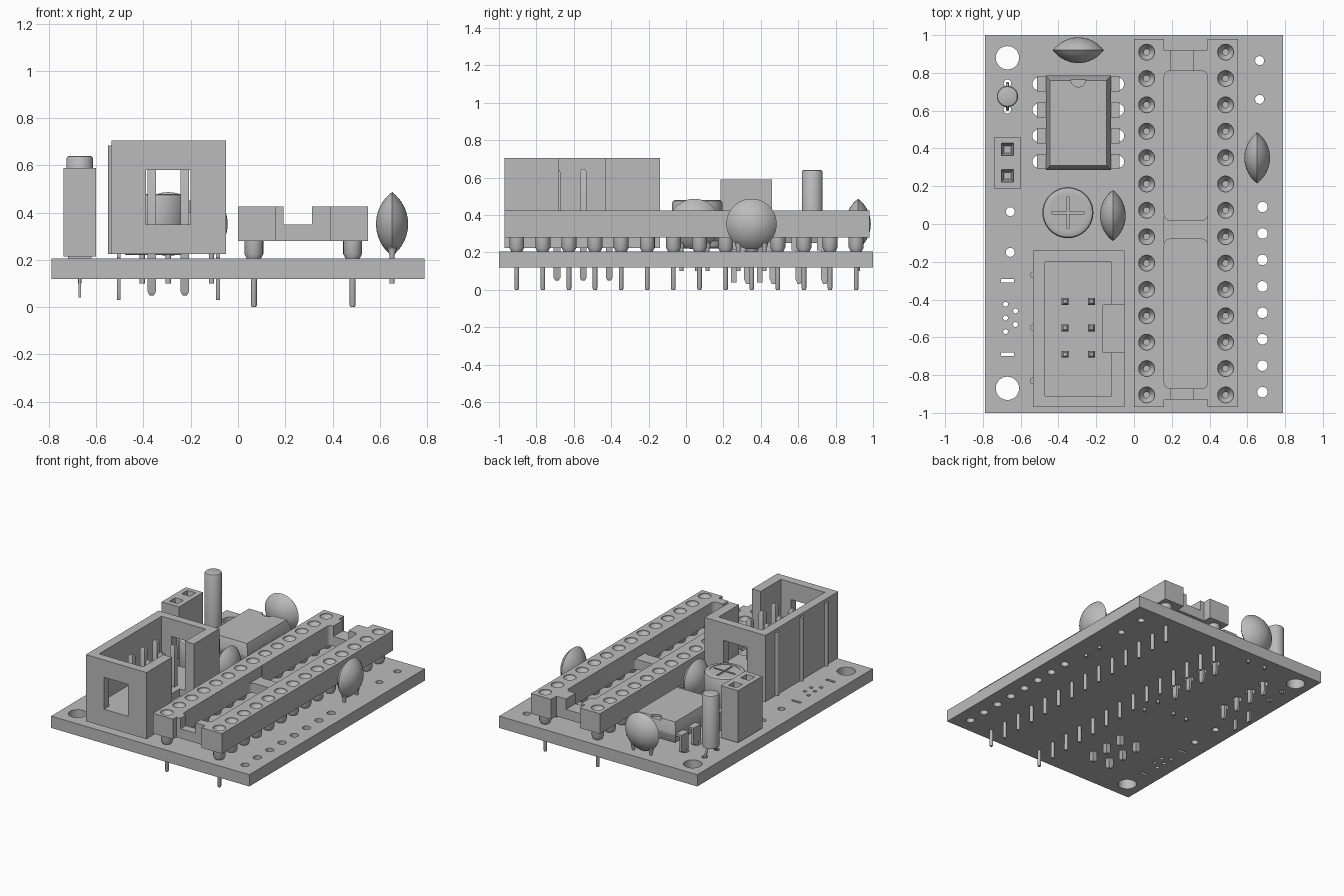
import bpy, bmesh, math
from mathutils import Matrix, Vector

old = bpy.data.objects.get("Cube")
if old:
    bpy.data.objects.remove(old)

GREY = (0.5, 0.5, 0.5, 1)
mat = bpy.data.materials.new("plain grey")
mat.use_nodes = True
mat.diffuse_color = GREY
mat.node_tree.nodes["Principled BSDF"].inputs["Base Color"].default_value = GREY

TOP, BOTTOM = 0.205, 0.12      # board faces
PITCH = 0.14                   # lead spacing
made = []


def box(bm, x0, x1, y0, y1, z0, z1, rounding=0):
    size = Vector((x1 - x0, y1 - y0, z1 - z0))
    mid = Vector((x0 + x1, y0 + y1, z0 + z1)) / 2
    verts = bmesh.ops.create_cube(
        bm, size=1, matrix=Matrix.Translation(mid) @ Matrix.Diagonal(size).to_4x4())["verts"]
    if rounding:
        edges = {e for v in verts for e in v.link_edges
                 if abs(e.verts[0].co.z - e.verts[1].co.z) > 0.01}
        bmesh.ops.bevel(bm, geom=list(edges), offset=rounding, segments=4,
                        profile=0.5, affect='EDGES')


def block(bm, x, y, levels):
    """Convex solid from centred rectangles given as (half x, half y, z)."""
    verts = [bm.verts.new((x + sx * hx, y + sy * hy, z))
             for hx, hy, z in levels for sx in (-1, 1) for sy in (-1, 1)]
    bmesh.ops.convex_hull(bm, input=verts)


def lathe(bm, place, profile, seg=24):
    """Revolve (radius, height) points about z, then move by place."""
    if not isinstance(place, Matrix):
        place = Matrix.Translation(place)
    before = set(bm.verts)
    verts = [bm.verts.new((r, 0, z)) for r, z in profile]
    edges = [bm.edges.new(p) for p in zip(verts, verts[1:])]
    bmesh.ops.spin(bm, geom=verts + edges, cent=(0, 0, 0), axis=(0, 0, 1),
                   angle=2 * math.pi, steps=seg, use_merge=False)
    fresh = [v for v in bm.verts if v not in before]
    bmesh.ops.transform(bm, matrix=place, verts=fresh)
    bmesh.ops.remove_doubles(bm, verts=fresh, dist=0.00005)


def cyl(bm, x, y, z0, z1, r, seg=20):
    lathe(bm, (x, y, 0), [(0, z0), (r, z0), (r, z1), (0, z1)], seg)


def finish(name, bm):
    bmesh.ops.recalc_face_normals(bm, faces=bm.faces)
    mesh = bpy.data.meshes.new(name)
    bm.to_mesh(mesh)
    bm.free()
    mesh.materials.append(mat)
    ob = bpy.data.objects.new(name, mesh)
    bpy.context.collection.objects.link(ob)
    made.append(ob)
    return ob


def cut(ob, bm):
    cutter = finish("cutter", bm)
    made.remove(cutter)
    cutter.hide_render = True
    mod = ob.modifiers.new("cut", 'BOOLEAN')
    mod.operation, mod.solver, mod.object = 'DIFFERENCE', 'EXACT', cutter
    bpy.context.view_layer.objects.active = ob
    bpy.ops.object.modifier_apply(modifier=mod.name)
    bpy.data.objects.remove(cutter)


leg_rows = [0.33 + i * PITCH * 0.98 for i in range(4)]
socket_rows = [-0.905 + i * 0.1396 for i in range(14)]

# Board with mounting holes, spare pads and slots
bm = bmesh.new()
box(bm, -0.79, 0.79, -1, 1, BOTTOM, TOP)
board = finish("circuit_board", bm)
bm = bmesh.new()
holes = [(-0.67, 0.88, 0.062), (-0.67, -0.87, 0.062), (0.665, 0.865, 0.024),
         (0.665, 0.66, 0.024), (-0.655, 0.065, 0.024), (-0.655, -0.15, 0.024)]
holes += [(0.68, 0.09 - i * PITCH, 0.028) for i in range(8)]
holes += [(-0.68, -0.425 - i * 0.0725, 0.013) for i in range(3)]
holes += [(-0.627, -0.46 - i * 0.072, 0.013) for i in range(2)]
holes += [(x, y, 0.033) for x in (-0.505, -0.085) for y in leg_rows]
holes += [(-0.67, y, 0.02) for y in (0.605, 0.745)]
for x, y, r in holes:
    cyl(bm, x, y, 0, 0.4, r)
for y in (-0.3, -0.69):
    box(bm, -0.705, -0.635, y - 0.009, y + 0.009, 0, 0.4)
cut(board, bm)

# Long chip socket: two rails joined by low bars
bm = bmesh.new()
box(bm, 0, 0.55, -0.97, 0.98, 0.28, 0.425)
socket = finish("chip_socket", bm)
bm = bmesh.new()
for y0, y1, r in ((-0.87, -0.08, 0.03), (0.02, 0.81, 0.03), (0.92, 1.1, 0), (-1.1, -0.93, 0)):
    box(bm, 0.16, 0.39, y0, y1, 0.2, 0.5, r)
cut(socket, bm)
bm = bmesh.new()
box(bm, 0.193, 0.313, -1.1, 1.1, 0.35, 0.5)
cut(socket, bm)
bm = bmesh.new()
box(bm, 0.16, 0.39, -0.1, 0.04, 0.35, 0.5)
cut(socket, bm)
bm = bmesh.new()
pins = bmesh.new()
for x in (0.067, 0.485):
    for y in socket_rows:
        lathe(bm, (x, y, 0), [(0, 0.33), (0.016, 0.33), (0.016, 0.375),
                              (0.042, 0.415), (0.042, 0.45), (0, 0.45)])
        lathe(pins, (x, y, 0), [(0, 0), (0.009, 0), (0.0125, 0.008), (0.0125, 0.205),
                                (0.03, 0.206), (0.04, 0.226), (0.04, 0.285), (0, 0.285)], 20)
cut(socket, bm)
finish("socket_pins", pins)

# Shrouded programming header
bm = bmesh.new()
box(bm, -0.535, -0.05, -0.97, -0.14, 0.225, 0.705)
shroud = finish("header_shroud", bm)
for dims in ((-0.47, -0.12, -0.91, -0.2, 0.35, 0.9),
             (-0.39, -0.2, -1.1, 0, 0.35, 0.58),
             (-0.165, 0, -0.68, -0.43, 0.3, 0.9)):
    bm = bmesh.new()
    box(bm, *dims)
    cut(shroud, bm)
bm = bmesh.new()
for y in (-0.27, -0.55, -0.83):
    cyl(bm, -0.533, y, 0.225, 0.685, 0.018)
finish("shroud_ribs", bm)
bm = bmesh.new()
for x in (-0.365, -0.225):
    for y in (-0.69, -0.55, -0.41):
        block(bm, x, y, [(0.009, 0.009, 0.05), (0.018, 0.018, 0.065),
                         (0.018, 0.018, 0.63), (0.009, 0.009, 0.645)])
finish("header_pins", bm)

# Small eight-legged chip
bm = bmesh.new()
block(bm, -0.295, 0.535, [(0.15, 0.225, 0.25), (0.172, 0.25, 0.315),
                          (0.172, 0.25, 0.33), (0.15, 0.225, 0.4)])
chip = finish("small_chip", bm)
bm = bmesh.new()
cyl(bm, -0.295, 0.765, 0.385, 0.5, 0.04)
cut(chip, bm)
bm = bmesh.new()
for side in (-1, 1):
    for y in leg_rows:
        x = -0.295 + side * 0.21
        box(bm, *sorted((-0.295 + side * 0.15, x + side * 0.008)),
            y - 0.04, y + 0.04, 0.315, 0.33)
        block(bm, x, y, [(0.008, 0.04, 0.21), (0.008, 0.04, 0.33)])
        block(bm, x, y, [(0.008, 0.008, 0.03), (0.008, 0.02, 0.06), (0.008, 0.02, 0.21)])
finish("small_chip_legs", bm)

# Two-way pin socket
bm = bmesh.new()
box(bm, -0.738, -0.6, 0.185, 0.46, 0.215, 0.59)
pin_socket = finish("pin_socket", bm)
bm = bmesh.new()
legs = bmesh.new()
for y in (0.255, 0.395):
    block(bm, -0.67, y, [(0.018, 0.018, 0.45), (0.018, 0.018, 0.56),
                         (0.033, 0.033, 0.592)])
    block(legs, -0.67, y, [(0.006, 0.015, 0.04), (0.006, 0.015, 0.22)])
    box(legs, -0.72, -0.62, y - 0.02, y + 0.02, TOP, 0.217)
cut(pin_socket, bm)
finish("pin_socket_legs", legs)

# Upright crystal can with splayed leads
bm = bmesh.new()
lathe(bm, (-0.67, 0.675, 0), [(0, 0.26), (0.056, 0.26), (0.056, 0.63),
                              (0.052, 0.637), (0.044, 0.64), (0, 0.64)], 32)
for s in (-1, 1):
    slope = Matrix.Translation((-0.67, 0.675, 0)) @ Matrix.Shear('XY', 4, (0, -s * 0.5))
    lathe(bm, slope @ Matrix.Translation((0, s * 0.165, 0)),
          [(0, 0.19), (0.008, 0.19), (0.008, 0.265), (0, 0.265)], 10)
    cyl(bm, -0.67, 0.675 + s * 0.07, 0.1, 0.2, 0.008, 10)
finish("crystal_can", bm)

# Disc capacitors: pointed lens shapes on two leads
a, h = 0.135, 0.068
R = (a * a + h * h) / (2 * h)
half = math.asin(a / R)
arc = [(R * math.sin(half * i / 8), R * math.cos(half * i / 8) - R + h) for i in range(9)]
lens = [(r, -z) for r, z in arc] + arc[-2::-1]
for name, x, y, along_y in (("side_disc_capacitor", 0.652, 0.35, False),
                            ("middle_disc_capacitor", -0.112, 0.045, False),
                            ("back_disc_capacitor", -0.295, 0.92, True)):
    bm = bmesh.new()
    turn = Matrix.Rotation(math.pi / 2, 4, 'X' if along_y else 'Y')
    lathe(bm, Matrix.Translation((x, y, 0.352)) @ turn, lens, 40)
    for s in (-0.07, 0.07):
        px, py = (x + s, y) if along_y else (x, y + s)
        lathe(bm, (px, py, 0), [(0, 0.1), (0.011, 0.1), (0.011, 0.22),
                                (0.02, 0.25), (0, 0.27)], 12)
    finish(name, bm)

# Round can capacitor with a scored top
bm = bmesh.new()
lathe(bm, (-0.35, 0.06, 0), [(0, 0.22), (0.125, 0.22), (0.135, 0.23), (0.135, 0.25),
                             (0.128, 0.262), (0.135, 0.275), (0.135, 0.465), (0.13, 0.475),
                             (0.12, 0.48), (0.1, 0.48), (0.1, 0.476), (0, 0.476)], 40)
can = finish("can_capacitor", bm)
for wide, deep in ((0.085, 0.006), (0.006, 0.085)):
    bm = bmesh.new()
    box(bm, -0.35 - wide, -0.35 + wide, 0.06 - deep, 0.06 + deep, 0.468, 0.6)
    cut(can, bm)
bm = bmesh.new()
for x in (-0.405, -0.295):
    cyl(bm, x, 0.06, 0.1, 0.23, 0.011, 12)
finish("can_capacitor_leads", bm)

# Smooth the round parts, keep hard edges crisp
bpy.ops.object.select_all(action='DESELECT')
for ob in made:
    ob.select_set(True)
bpy.context.view_layer.objects.active = made[0]
bpy.ops.object.shade_smooth_by_angle(angle=math.radians(32))
